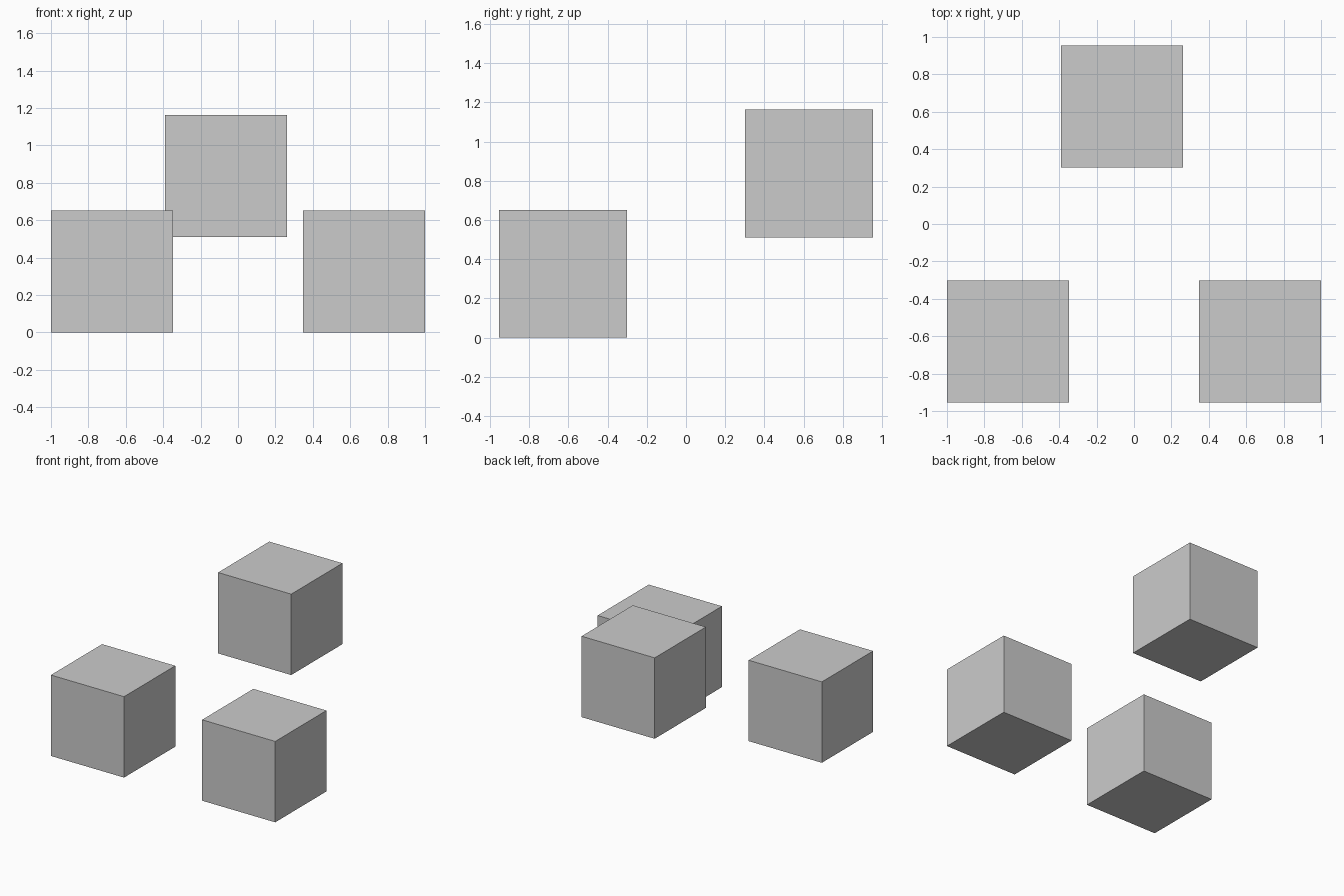
import bpy

if "Cube" in bpy.data.objects:
    bpy.data.objects.remove(bpy.data.objects["Cube"])

SIZE = 0.652


def cube(name, x, y, base):
    bpy.ops.mesh.primitive_cube_add(size=SIZE, location=(x, y, base + SIZE / 2))
    bpy.context.object.name = name


# Two cubes resting on the ground at the front
edge = 1 - SIZE / 2
for name, side in (("front_left_cube", -1), ("front_right_cube", 1)):
    cube(name, side * edge, -0.628, 0)

# Raised cube at the back
cube("back_raised_cube", -0.063, 0.628, 0.51)
